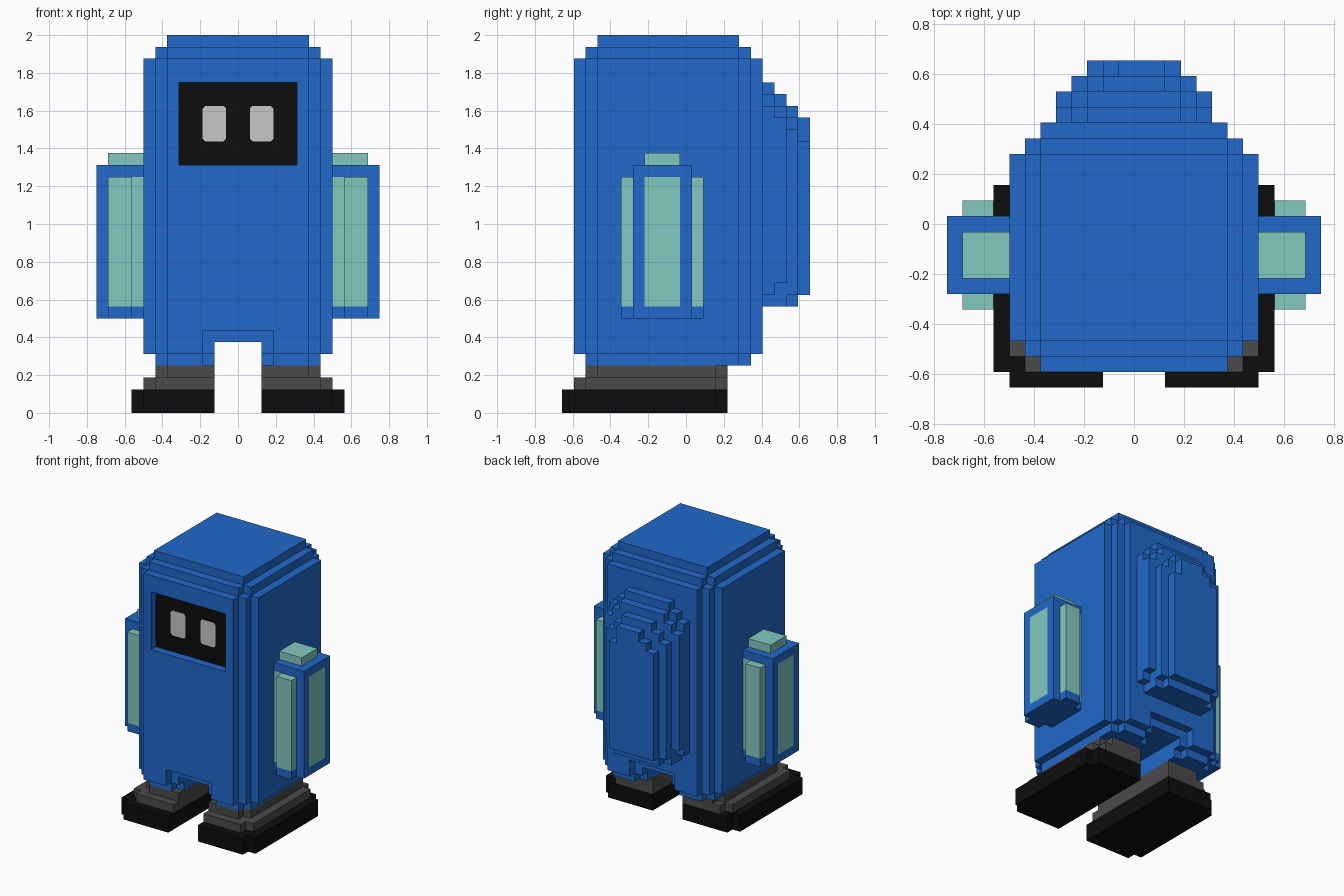
import bpy, bmesh

if "Cube" in bpy.data.objects:
    bpy.data.objects.remove(bpy.data.objects["Cube"])

U = 1 / 16            # block size
Y0 = -21 / 32         # y of block index 0 (front of the shoes)


def material(name, rgb):
    m = bpy.data.materials.new(name)
    m.diffuse_color = (*rgb, 1)
    m.use_nodes = True
    m.node_tree.nodes["Principled BSDF"].inputs["Base Color"].default_value = m.diffuse_color
    return m


BLUE = material("blue", (0.015, 0.140, 0.590))
TEAL = material("pale teal", (0.223, 0.584, 0.527))
GREY = material("dark grey", (0.070, 0.070, 0.070))
BLACK = material("black", (0.004, 0.004, 0.004))
LIGHT = material("light grey", (0.578, 0.578, 0.578))


def finish(name, bm, mat):
    me = bpy.data.meshes.new(name)
    bm.to_mesh(me)
    bm.free()
    me.materials.append(mat)
    ob = bpy.data.objects.new(name, me)
    bpy.context.collection.objects.link(ob)
    return ob


def cells(boxes):
    """Block cells covered by boxes (x0, x1, y0, y1, z0, z1)."""
    return {(x, y, z) for a, b, c, d, e, f in boxes
            for x in range(a, b) for y in range(c, d) for z in range(e, f)}


def blocks(name, mat, boxes, cuts=()):
    """Outer skin of a union of block boxes, minus the cut boxes."""
    solid = cells(boxes) - cells(cuts)
    bm = bmesh.new()
    verts = {}

    def vert(p):
        if p not in verts:
            verts[p] = bm.verts.new((p[0] * U, Y0 + p[1] * U, p[2] * U))
        return verts[p]

    for c in sorted(solid):
        for ax in range(3):
            u, v = (ax + 1) % 3, (ax + 2) % 3
            for s in (0, 1):
                n = list(c)
                n[ax] += 2 * s - 1
                if tuple(n) in solid:
                    continue
                quad = []
                for du, dv in ((0, 0), (1, 0), (1, 1), (0, 1)):
                    p = list(c)
                    p[ax] += s
                    p[u] += du
                    p[v] += dv
                    quad.append(vert(tuple(p)))
                bm.faces.new(quad if s else quad[::-1])
    return finish(name, bm, mat)


def flip(boxes, side):
    return [b if side > 0 else (-b[1], -b[0], *b[2:]) for b in boxes]


def plate(name, mat, x0, x1, z0, z1, y, thick, clip=0):
    """Thin plate facing the front, with optional clipped corners."""
    bm = bmesh.new()
    c = clip
    pts = [(x0 + c, z0), (x1 - c, z0), (x1, z0 + c), (x1, z1 - c),
           (x1 - c, z1), (x0 + c, z1), (x0, z1 - c), (x0, z0 + c)]
    if not c:
        pts = [(x0, z0), (x1, z0), (x1, z1), (x0, z1)]
    f = bm.faces.new([bm.verts.new((px, y, pz)) for px, pz in pts])
    new = bmesh.ops.extrude_face_region(bm, geom=[f])["geom"]
    bmesh.ops.translate(bm, vec=(0, -thick, 0),
                        verts=[v for v in new if isinstance(v, bmesh.types.BMVert)])
    bmesh.ops.recalc_face_normals(bm, faces=bm.faces)
    return finish(name, bm, mat)


# Body: stepped round corners, face recess, gap between the legs
body = []
for a in range(3):
    for b in range(3 - a):
        c = 2 - a - b
        body.append((-6 - a, 6 + a, 3 - b, 15 + b, max(4, 5 - c), 30 + c))
blocks("body", BLUE, body, [
    (-5, 5, 1, 2, 21, 28),
    (-2, 2, 1, 17, 4, 6),
    (-3, 3, 1, 2, 4, 7), (-3, 3, 16, 17, 4, 7),
    (-3, 3, 2, 3, 4, 5), (-3, 3, 15, 16, 4, 5)])

# Face screen and eyes
face_y = Y0 + 2 * U
plate("face_screen", BLACK, -5 * U, 5 * U, 21 * U, 28 * U, face_y, 0.004)
for s, side in ((-1, "left"), (1, "right")):
    xs = sorted((s * U, s * 3 * U))
    plate(side + "_eye", LIGHT, *xs, 23 * U, 26 * U, face_y - 0.004, 0.003, 0.014)

# Backpack: four shrinking layers with stepped tops
blocks("backpack", BLUE, [
    (-5, 5, 17, 18, 10, 26), (-4, 4, 17, 18, 9, 27), (-3, 3, 17, 18, 9, 28),
    (-5, 5, 18, 19, 11, 25), (-4, 4, 18, 19, 9, 26), (-3, 3, 18, 19, 9, 27),
    (-4, 4, 19, 20, 10, 24), (-3, 3, 19, 20, 9, 25), (-2, 2, 19, 20, 9, 26),
    (-3, 3, 20, 21, 10, 23), (-2, 2, 20, 21, 10, 24), (-1, 2, 20, 21, 10, 25)])

# Arms and legs, one of each per side
panels = [(8, 11, 7, 10, 21, 22), (11, 12, 7, 10, 9, 20),
          (9, 11, 5, 6, 9, 20), (9, 11, 11, 12, 9, 20),
          (8, 9, 6, 7, 9, 20), (8, 9, 10, 11, 9, 20)]
arm = [(8, 12, 6, 11, 8, 21), (9, 11, 5, 12, 8, 9)]
shoe = [(2, 8, 0, 14, 0, 2), (2, 9, 1, 13, 0, 2)]
ankle = [(2, 7, 1, 14, 2, 3), (2, 8, 2, 13, 2, 3),
         (2, 6, 2, 14, 3, 4), (2, 7, 3, 13, 3, 4)]
for s, side in ((-1, "left"), (1, "right")):
    blocks(side + "_arm", BLUE, flip(arm, s), flip(panels, s))
    blocks(side + "_arm_panels", TEAL, flip(panels, s))
    blocks(side + "_shoe", BLACK, flip(shoe, s))
    blocks(side + "_ankle", GREY, flip(ankle, s))
